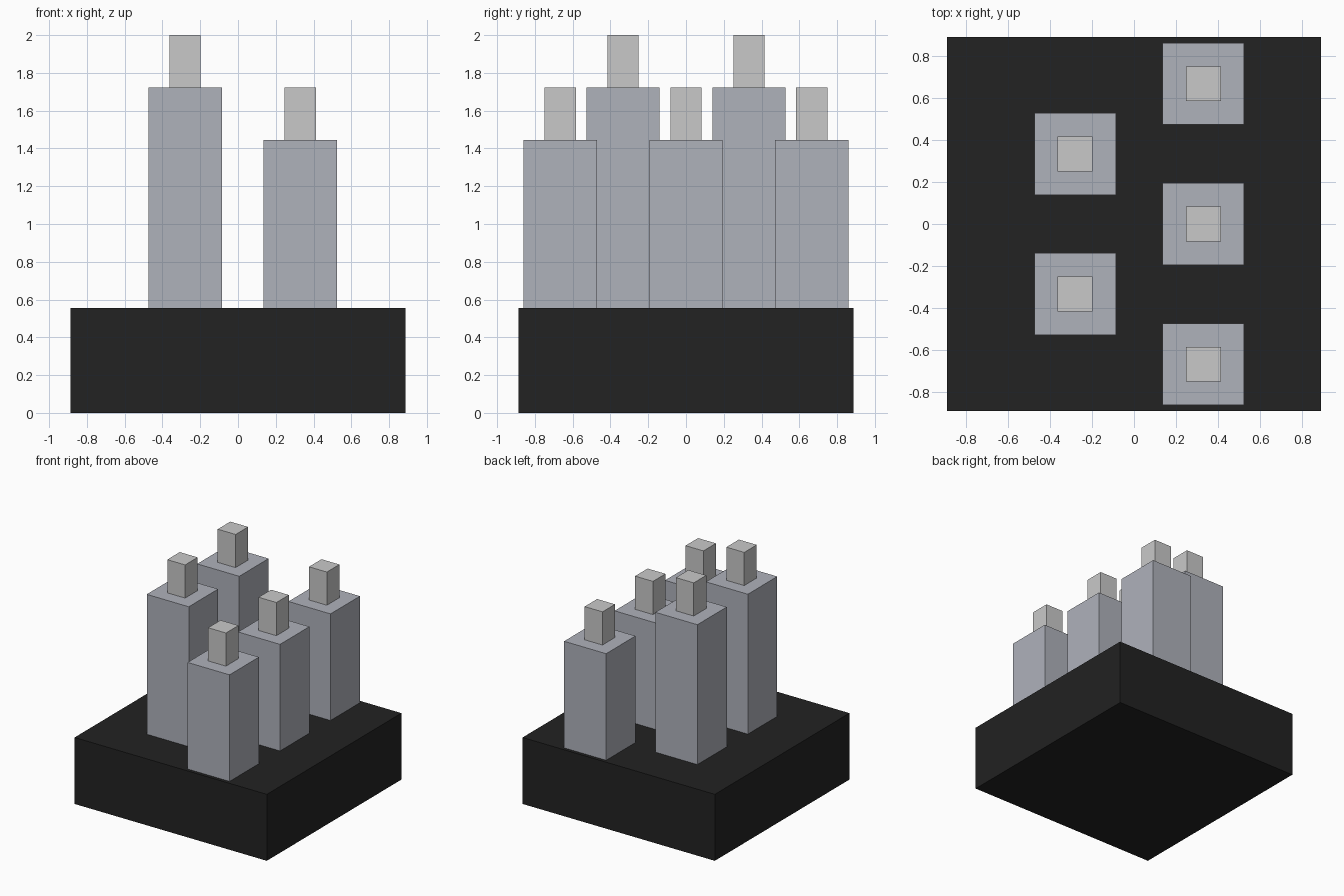
import bpy

cube = bpy.data.objects.get("Cube")
if cube:
    bpy.data.objects.remove(cube, do_unlink=True)


def make_material(name, rgb):
    mat = bpy.data.materials.new(name)
    mat.use_nodes = True
    color = (*rgb, 1.0)
    mat.diffuse_color = color
    mat.node_tree.nodes["Principled BSDF"].inputs["Base Color"].default_value = color
    return mat


def box(name, x, y, width, bottom, top, mat):
    """Square box standing between two heights."""
    bpy.ops.mesh.primitive_cube_add(size=1, location=(x, y, (bottom + top) / 2))
    obj = bpy.context.object
    obj.name = name
    obj.scale = (width, width, top - bottom)
    bpy.ops.object.transform_apply(location=False, rotation=False, scale=True)
    obj.data.materials.append(mat)
    return obj


black = make_material("black", (0.016, 0.016, 0.016))
blue_grey = make_material("blue grey", (0.429, 0.445, 0.497))
light_grey = make_material("light grey", (0.584, 0.584, 0.584))

BASE_TOP = 0.555
COLUMN_WIDTH = 0.388
TIP_WIDTH = 0.165
TIP_HEIGHT = 0.277

# Base block
box("base", 0, 0, 1.776, 0, BASE_TOP, black)

# Rows of columns, each with a small square tip: x, top height, y positions
rows = {
    "tall": (-0.28, 1.723, (-0.333, 0.333)),
    "short": (0.33, 1.445, (-0.666, 0, 0.666)),
}
for row, (x, top, positions) in rows.items():
    for i, y in enumerate(positions, 1):
        box(f"{row}_column_{i}", x, y, COLUMN_WIDTH, BASE_TOP, top, blue_grey)
        box(f"{row}_tip_{i}", x, y, TIP_WIDTH, top, top + TIP_HEIGHT, light_grey)
